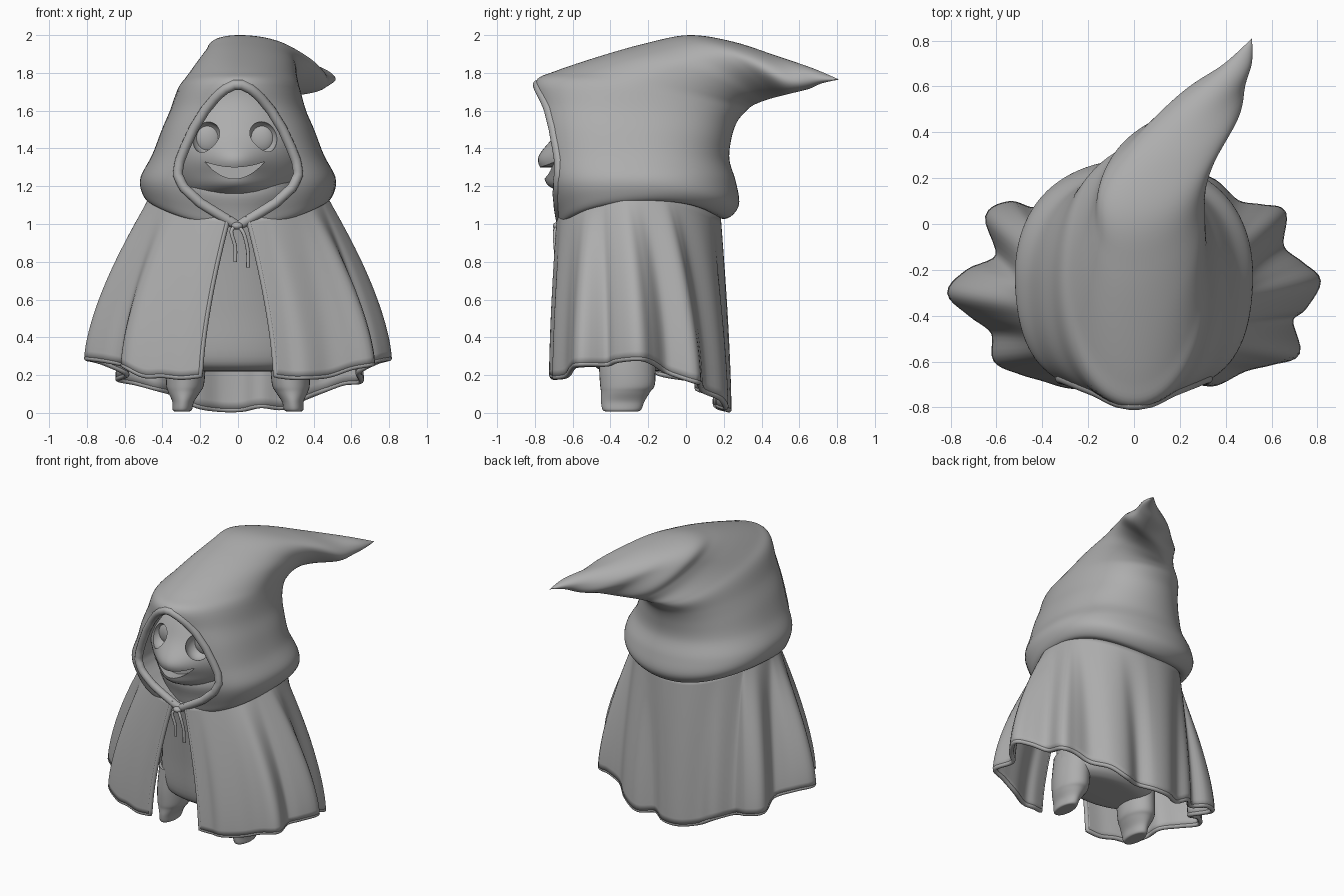
import bpy, bmesh, math
from mathutils import Vector

if "Cube" in bpy.data.objects:
    bpy.data.objects.remove(bpy.data.objects["Cube"])

mat = bpy.data.materials.new("cloth grey")
mat.diffuse_color = (0.42, 0.42, 0.42, 1)
mat.use_nodes = True
mat.node_tree.nodes["Principled BSDF"].inputs["Base Color"].default_value = mat.diffuse_color


def finish(ob, angle=50):
    ob.data.materials.clear()
    ob.data.materials.append(mat)
    bpy.ops.object.select_all(action='DESELECT')
    ob.select_set(True)
    bpy.context.view_layer.objects.active = ob
    bpy.ops.object.shade_smooth_by_angle(angle=math.radians(angle))
    return ob


def loft(name, rows, closed, caps=False):
    """Skin a list of equally long point rows."""
    bm = bmesh.new()
    vs = [[bm.verts.new(p) for p in r] for r in rows]
    n = len(rows[0])
    for a, b in zip(vs, vs[1:]):
        for i in range(n if closed else n - 1):
            j = (i + 1) % n
            bm.faces.new((a[i], a[j], b[j], b[i]))
    if caps:
        bm.faces.new(vs[0])
        bm.faces.new(vs[-1])
    bmesh.ops.remove_doubles(bm, verts=bm.verts, dist=1e-4)
    bmesh.ops.recalc_face_normals(bm, faces=bm.faces)
    me = bpy.data.meshes.new(name)
    bm.to_mesh(me)
    bm.free()
    ob = bpy.data.objects.new(name, me)
    bpy.context.collection.objects.link(ob)
    return ob


def spline(pts, steps):
    """Smooth interpolation through tuples of any length."""
    out = []
    for i in range(len(pts) - 1):
        p = [pts[max(0, min(len(pts) - 1, i + k))] for k in (-1, 0, 1, 2)]
        for s in range(steps):
            t = s / steps
            out.append([b + 0.5 * t * (c - a + t * (2*a - 5*b + 4*c - d + t * (3*(b - c) + d - a)))
                        for a, b, c, d in zip(*p)])
    return out + [list(pts[-1])]


def tube(name, pts, r, cyclic=False):
    cu = bpy.data.curves.new(name, 'CURVE')
    cu.dimensions = '3D'
    cu.bevel_depth = r
    cu.bevel_resolution = 3
    cu.use_fill_caps = True
    sp = cu.splines.new('POLY')
    sp.points.add(len(pts) - 1)
    for q, p in zip(sp.points, pts):
        q.co = (*p, 1)
    sp.use_cyclic_u = cyclic
    ob = bpy.data.objects.new(name, cu)
    bpy.context.collection.objects.link(ob)
    bpy.ops.object.select_all(action='DESELECT')
    ob.select_set(True)
    bpy.context.view_layer.objects.active = ob
    bpy.ops.object.convert(target='MESH')
    return finish(bpy.context.object)


# Hood: tilted rings (front x,y,z, back x,y,z, half width, side lift, front squareness)
rings = [(0, -.60, 1.02, 0, .14, 1.04, .40, .12, .6), (0, -.66, 0.99, 0, .22, 1.03, .47, .11, .6),
         (0, -.69, 1.06, 0, .28, 1.10, .51, .09, .65), (0, -.735, 1.20, 0, .265, 1.22, .515, .04, .65),
         (0, -.755, 1.35, 0, .23, 1.34, .455, .02, .6), (0, -.77, 1.50, 0, .24, 1.45, .405, .02, .5),
         (0, -.785, 1.62, 0, .27, 1.54, .36, .02, .3), (0, -.795, 1.755, .01, .32, 1.60, .325, .03, .0),
         (0, -.69, 1.81, .04, .35, 1.625, .295, .05, -.2), (0, -.45, 1.89, .09, .38, 1.64, .26, .07, -.2),
         (0, -.20, 1.96, .14, .42, 1.655, .235, .06, -.1), (.01, .02, 2.0, .21, .47, 1.67, .23, .04, 0),
         (.09, .25, 1.965, .35, .55, 1.69, .195, .02, 0), (.25, .48, 1.89, .41, .65, 1.715, .13, 0, 0),
         (.42, .67, 1.825, .475, .72, 1.745, .06, 0, 0), (.515, .81, 1.765, .515, .81, 1.765, 0, 0, 0)]
opening = [(0.99, 0), (1.03, .07), (1.1, .2), (1.18, .29), (1.25, .32), (1.32, .31), (1.4, .28),
           (1.5, .235), (1.6, .175), (1.68, .11), (1.72, .06), (1.745, 0)]


def gap(z):
    for (z0, w0), (z1, w1) in zip(opening, opening[1:]):
        if z0 <= z <= z1:
            return w0 + (w1 - w0) * (z - z0) / (z1 - z0)
    return 0


rows, left, right = [], [], []
N = 80
for k, (xf, yf, zf, xb, yb, zb, w, lift, sq) in enumerate(spline(rings, 6)):
    g = gap(zf) if 6 <= k < 44 else 0
    a0 = math.asin(min(1, g / w)) if w > 0 else 0
    row = []
    for i in range(N + 1):
        a = a0 + (2 * math.pi - 2 * a0) * i / N
        c = math.cos(a)
        c = c * (1 + (sq if c > 0 else .2) * (1 - abs(c)))
        m = (1 - c) / 2
        row.append(Vector((xf + (xb - xf) * m + w * math.sin(a), yf + (yb - yf) * m,
                           zf + (zb - zf) * m + lift * math.sin(a) ** 2)))
    if g > 0.004:
        right.append(row[0] + Vector((0, .014, 0)))
        left.append(row[-1] + Vector((0, .014, 0)))
    # lining folded back inside the face opening
    inward = Vector((0, .18 * min(1, g / .06), 0))
    rows.append([row[0] + inward] + row + [row[-1] + inward])
finish(loft("hood", rows, False), 70)
tube("hood_rim", right + left[::-1], 0.027, True)

# Cape: smooth top ring blended into a wavy hem
hem = [(-.20, -.71, .20), (-.30, -.70, .19), (-.40, -.67, .20), (-.50, -.64, .20), (-.60, -.59, .25),
       (-.61, -.47, .26), (-.71, -.39, .28), (-.80, -.30, .29), (-.72, -.21, .27), (-.59, -.14, .21),
       (-.635, .03, .18), (-.54, .085, .16), (-.43, .06, .13), (-.33, .15, .10), (-.22, .16, .04),
       (-.10, .22, .02), (.02, .22, .02), (.12, .17, .04), (.24, .21, .03), (.35, .18, .08),
       (.45, .09, .12), (.56, .07, .16), (.65, .045, .17), (.64, -.10, .22), (.73, -.18, .27),
       (.80, -.25, .29), (.74, -.36, .28), (.68, -.42, .26), (.71, -.56, .26), (.60, -.60, .24),
       (.48, -.63, .20), (.36, -.69, .19), (.28, -.69, .19), (.20, -.71, .20)]
low = [Vector(p) for p in spline(hem, 5)]
top = []
for p in low:
    a = math.atan2(abs(p.x), -(p.y + .25))
    a = max(0, a - 0.40 * (1 - a / math.pi))
    s = math.copysign(1, p.x)
    top.append(Vector((s * (.025 + .43 * math.sin(a)), -.25 - .42 * math.cos(a),
                       1.04 + .12 * math.sin(a) ** 2)))
rows = []
for k in range(25):
    t = k / 24
    f = 1 - (1 - t) ** 1.5
    rows.append([Vector((q.x + (p.x - q.x) * f, q.y + (p.y - q.y) * f, q.z + (p.z - q.z) * t))
                 for q, p in zip(top, low)])
cape = loft("cape", rows, False)
m = cape.modifiers.new("thickness", 'SOLIDIFY')
m.thickness, m.offset = 0.028, 0
finish(cape, 60)
# Rolled front edges and hem of the cape
tube("cape_edge", [r[0] for r in rows] + rows[-1][1:] + [r[-1] for r in rows[::-1]][1:], 0.0155)


# Head with a snout bulge and a lower lip
bpy.ops.mesh.primitive_uv_sphere_add(segments=96, ring_count=64, radius=1)
head = bpy.context.object
head.name = "head"
for v in head.data.vertices:
    x, y, z = v.co
    v.co = (-.01 + .385 * x, -.31 + .37 * y, 1.40 + .36 * z)
    if y < 0:
        u = ((v.co.x + .015) / .18) ** 2
        v.co.y -= .11 * math.exp(-u - ((v.co.z - 1.33) / .11) ** 2)
        v.co.y -= .08 * math.exp(-u - ((v.co.z - 1.20) / .06) ** 2)


def cut(target, cutter):
    cutter.hide_render = True
    m = target.modifiers.new("cut", 'BOOLEAN')
    m.operation, m.solver, m.object = 'DIFFERENCE', 'EXACT', cutter
    bpy.context.view_layer.objects.active = target
    bpy.ops.object.modifier_apply(modifier=m.name)
    bpy.data.objects.remove(cutter)


# Eye sockets with eyeballs set inside
for s in (-1, 1):
    x = -.018 + s * .147
    bpy.ops.mesh.primitive_uv_sphere_add(segments=40, ring_count=24, location=(x, -.64, 1.455))
    ob = bpy.context.object
    ob.scale = (.08, .08, .088)
    cut(head, ob)
    bpy.ops.mesh.primitive_uv_sphere_add(segments=32, ring_count=20, location=(x - s * .006, -.56, 1.455))
    ob = bpy.context.object
    ob.name = "eye_left" if s < 0 else "eye_right"
    ob.scale = (.073, .04, .082)
    finish(ob)

# Smiling mouth: crescent cut out of the snout
arc = [-1 + i / 10 for i in range(21)]
outline = [(t * .16 - .018, 1.30 + .03 * t * t) for t in arc]
outline += [(t * .16 - .018, 1.24 + .09 * t * t) for t in arc[::-1][1:-1]]
mouth = loft("mouth_cutter", [[(x, y, z) for x, z in outline] for y in (-.95, -.67)], True, True)
cut(head, mouth)
finish(head, 40)


# Body and legs: stacked ellipses (z, centre x, centre y, rx, ry)
def stack(name, table, steps=5):
    rows = [[(cx + rx * math.cos(i * math.tau / 32), cy + ry * math.sin(i * math.tau / 32), z)
             for i in range(32)] for z, cx, cy, rx, ry in spline(table, steps)]
    return finish(loft(name, rows, True, True), 60)


stack("body", [(.22, 0, -.29, .18, .10), (.23, 0, -.29, .30, .17), (.30, 0, -.29, .37, .22),
               (.55, 0, -.28, .36, .26), (.85, 0, -.28, .32, .30), (1.05, 0, -.29, .31, .33),
               (1.17, 0, -.31, .33, .34), (1.28, 0, -.31, .32, .30)])
for s, name in ((-1, "leg_left"), (1, "leg_right")):
    stack(name, [(.008, s * .295, -.34, .03, .07), (.014, s * .295, -.34, .05, .10),
                 (.06, s * .29, -.335, .058, .115), (.11, s * .285, -.32, .085, .13),
                 (.15, s * .28, -.31, .10, .145), (.25, s * .275, -.31, .105, .15),
                 (.40, s * .26, -.30, .11, .155)])

# Drawstring: small knot and two hanging cords
bpy.ops.mesh.primitive_uv_sphere_add(segments=20, ring_count=12, location=(-.005, -.68, .99))
knot = bpy.context.object
knot.name = "knot"
knot.scale = (.03, .025, .02)
finish(knot)
tube("cord_left", spline([(-.01, -.68, .99), (-.035, -.695, .96), (-.015, -.69, .88), (-.015, -.685, .80)], 6), .010)
tube("cord_right", spline([(0, -.68, .99), (.03, -.695, .95), (.052, -.69, .86), (.053, -.685, .77)], 6), .010)
